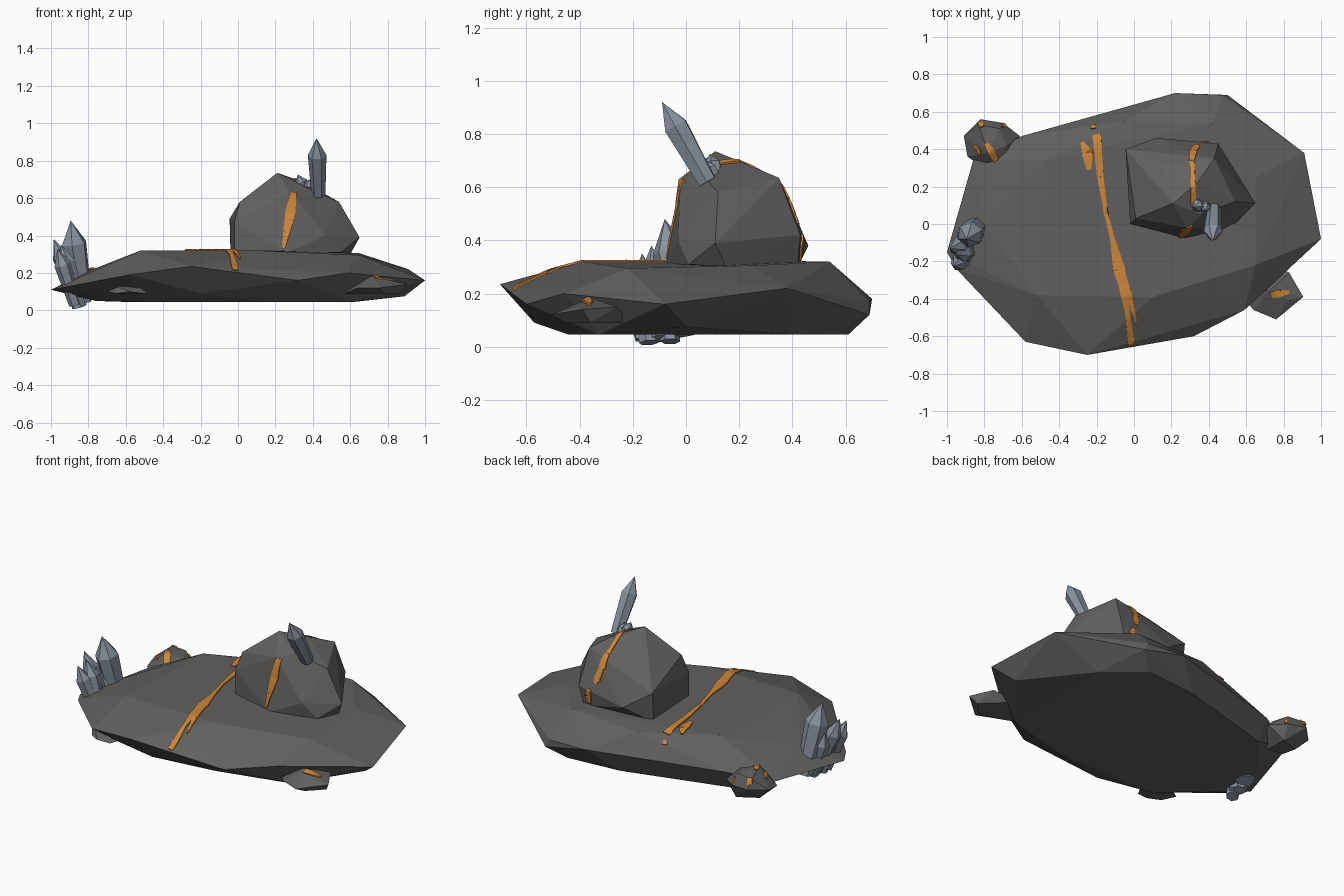
import bpy, bmesh
from math import cos, sin, pi
from mathutils import Vector
from mathutils.bvhtree import BVHTree


def material(name, rgb):
    m = bpy.data.materials.new(name)
    m.diffuse_color = (*rgb, 1)
    return m


ROCK = material("rock", (0.12, 0.117, 0.115))
CRYSTAL = material("crystal", (0.25, 0.29, 0.35))
ORE = material("ore", (0.62, 0.24, 0.04))


def add(name, bm, mat):
    me = bpy.data.meshes.new(name)
    bm.to_mesh(me)
    bm.free()
    me.materials.append(mat)
    ob = bpy.data.objects.new(name, me)
    bpy.context.collection.objects.link(ob)
    return ob


def hull(name, pts, mat=ROCK):
    """Faceted convex solid; returns a BVH for laying ore on it."""
    bm = bmesh.new()
    for p in pts:
        bm.verts.new(p)
    bmesh.ops.convex_hull(bm, input=bm.verts[:])
    bmesh.ops.delete(bm, geom=[v for v in bm.verts if not v.link_faces], context='VERTS')
    bmesh.ops.recalc_face_normals(bm, faces=bm.faces[:])
    tree = BVHTree.FromBMesh(bm)
    add(name, bm, mat)
    return tree


def crystal(name, base, tip, r, shoulder=0.72, sides=6):
    base, tip = Vector(base), Vector(tip)
    axis = tip - base
    q = axis.to_track_quat('Z', 'Y')
    pts = [tip]
    for t, k in ((0, 0.75), (shoulder, 1)):
        for i in range(sides):
            a = 2 * pi * i / sides
            pts.append(base + axis * t + q @ Vector((r * k * cos(a), r * k * sin(a), 0)))
    hull(name, pts, CRYSTAL)


def vein(name, tree, path, direction, steps=5):
    """Ribbon of ore: path of (point, width) projected onto a rock."""
    d = Vector(direction).normalized()
    bm = bmesh.new()
    prev = None
    for i in range(len(path) - 1):
        (a, wa), (b, wb) = path[i], path[i + 1]
        a, b = Vector(a), Vector(b)
        side = (b - a).cross(d).normalized()
        for s in range(steps + 1):
            t = s / steps
            c, w = a.lerp(b, t), (wa + (wb - wa) * t) / 2
            row = []
            for k in (-w, w):
                hit, n, _, _ = tree.ray_cast(c + side * k - d * 3, d)
                row.append(bm.verts.new(hit + n * 0.003) if hit else None)
            if prev and all(prev) and all(row):
                bm.faces.new((prev[0], prev[1], row[1], row[0]))
            prev = row
    bmesh.ops.delete(bm, geom=[v for v in bm.verts if not v.link_faces], context='VERTS')
    bmesh.ops.remove_doubles(bm, verts=bm.verts[:], dist=0.0005)
    bmesh.ops.recalc_face_normals(bm, faces=bm.faces[:])
    ob = add(name, bm, ORE)
    mod = ob.modifiers.new("thickness", 'SOLIDIFY')
    mod.thickness, mod.offset = 0.008, 0


# Wide flat slab: rim, top plateau, underside
slab = hull("base_slab", [
    (-1, -.15, .11), (-.95, -.24, .12), (-.86, .34, .13), (-.6, .47, .17), (.22, .70, .18),
    (.47, .69, .17), (.91, .38, .22), (1, -.08, .16), (.59, -.46, .2), (.32, -.6, .16),
    (-.25, -.7, .235), (-.58, -.63, .19),
    (-.52, -.38, .32), (.1, -.39, .32), (-.48, .34, .32), (-.05, .55, .305), (.42, .54, .32),
    (.65, .25, .305), (.65, -.22, .295), (-.8, .0, .21),
    (-.76, -.22, .05), (-.5, -.44, .045), (.15, -.44, .045), (.6, -.33, .045), (.89, .0, .075),
    (.62, .42, .045), (.4, .61, .045), (.05, .58, .045), (-.6, .4, .045), (-.76, .2, .05),
    (-.2, -.57, .09), (.5, .69, .12)])

# Large boulder on the slab
boulder = hull("large_boulder", [
    (.21, .11, .735), (.36, .05, .66), (.34, .22, .69), (.01, .03, .58), (.28, -.02, .635),
    (.54, .12, .58), (.65, .11, .39), (.55, .01, .31), (.47, -.03, .4), (.27, -.075, .31),
    (-.02, 0, .31), (-.02, 0, .47), (-.045, .4, .49), (-.04, .38, .3), (.12, .46, .38),
    (.15, .32, .61), (.43, .35, .635), (.45, .43, .42), (.42, .42, .3), (.6, .15, .3)])

# Small rocks around the rim
back_rock = hull("back_left_rock", [
    (-.91, .47, .14), (-.82, .56, .15), (-.7, .54, .14), (-.61, .47, .13), (-.69, .29, .15),
    (-.79, .29, .13), (-.89, .36, .12), (-.83, .53, .205), (-.72, .51, .21), (-.78, .38, .225),
    (-.68, .42, .2), (-.83, .45, .06), (-.7, .5, .05), (-.7, .36, .05), (-.81, .36, .06)])
front_rock = hull("front_right_rock", [
    (.64, -.46, .12), (.76, -.51, .12), (.905, -.39, .14), (.83, -.26, .15), (.72, -.36, .185),
    (.82, -.41, .155), (.57, -.38, .09), (.78, -.45, .09), (.87, -.36, .09), (.7, -.2, .09),
    (.54, -.3, .1)])
hull("front_left_rock", [
    (-.70, -.46, .1), (-.65, -.53, .09), (-.58, -.58, .1), (-.5, -.56, .09), (-.45, -.46, .1),
    (-.64, -.51, .125), (-.52, -.53, .125), (-.6, -.41, .15), (-.6, -.41, .085)])

# Crystal on the boulder with little shoots beside it
crystal("boulder_crystal", (.43, .08, .62), (.42, -.09, .92), .05, .7)
crystal("boulder_shoot_1", (.36, .11, .63), (.32, .09, .725), .035, .6)
crystal("boulder_shoot_2", (.38, .11, .63), (.38, .07, .7), .03, .6)

# Crystal cluster at the left rim, fanning outwards
for i, (b, t, r) in enumerate([
        ((-.83, .0, .045), (-.895, -.08, .48), .07),
        ((-.84, -.1, .03), (-.985, -.13, .38), .05),
        ((-.85, -.14, .015), (-.945, -.165, .35), .05),
        ((-.87, -.16, .03), (-.965, -.225, .33), .045),
        ((-.84, -.06, .02), (-.93, -.06, .31), .05)]):
    crystal(f"rim_crystal_{i + 1}", b, t, r)

# Ore veins on the slab
DOWN = (0, 0, -1)
vein("slab_vein", slab, [
    ((-.20, .48, 0), .045), ((-.18, .25, 0), .035), ((-.15, .06, 0), .02),
    ((-.115, -.08, 0), .025), ((-.08, -.24, 0), .065), ((-.06, -.32, 0), .05),
    ((-.035, -.48, 0), .025), ((-.02, -.6, 0), .035), ((-.015, -.66, 0), .03)], DOWN)
vein("slab_vein_end", slab, [((-.23, .515, 0), .015), ((-.205, .52, 0), .02)], DOWN)
vein("slab_vein_branch", slab, [
    ((-.06, -.27, 0), .03), ((-.02, -.4, 0), .03), ((.01, -.52, 0), .008)], DOWN)
vein("slab_vein_patch", slab, [
    ((-.28, .44, 0), .015), ((-.25, .38, 0), .06), ((-.24, .29, 0), .025)], DOWN)

# Ore veins on the boulder: front, over the top, down the back
vein("boulder_front_vein", boulder, [
    ((.295, 0, .63), .03), ((.28, 0, .52), .055), ((.26, 0, .42), .035), ((.245, 0, .33), .015)],
    (0, 1, 0))
vein("boulder_top_vein", boulder, [
    ((.315, .1, 0), .025), ((.315, .22, 0), .025), ((.31, .34, 0), .025), ((.315, .385, 0), .045)],
    DOWN)
vein("boulder_back_vein", boulder, [
    ((.315, 0, .56), .03), ((.33, 0, .49), .045), ((.34, 0, .46), .02)], (0, -1, 0))
vein("boulder_back_patch", boulder, [
    ((.37, 0, .42), .025), ((.38, 0, .38), .045), ((.37, 0, .33), .02)], (0, -1, 0))

# Ore specks on the small rocks
vein("front_rock_ore", front_rock, [
    ((.73, -.38, 0), .03), ((.78, -.37, 0), .04), ((.83, -.365, 0), .015)], DOWN)
for i, p in enumerate([
        [((-.79, .43, 0), .02), ((-.76, .38, 0), .04), ((-.73, .33, 0), .03)],
        [((-.85, .53, 0), .02), ((-.82, .54, 0), .035), ((-.81, .52, 0), .02)],
        [((-.735, .54, 0), .02), ((-.71, .53, 0), .025), ((-.69, .52, 0), .015)],
        [((-.85, .42, 0), .015), ((-.83, .4, 0), .02), ((-.82, .37, 0), .01)]]):
    vein(f"back_rock_ore_{i + 1}", back_rock, p, DOWN)
